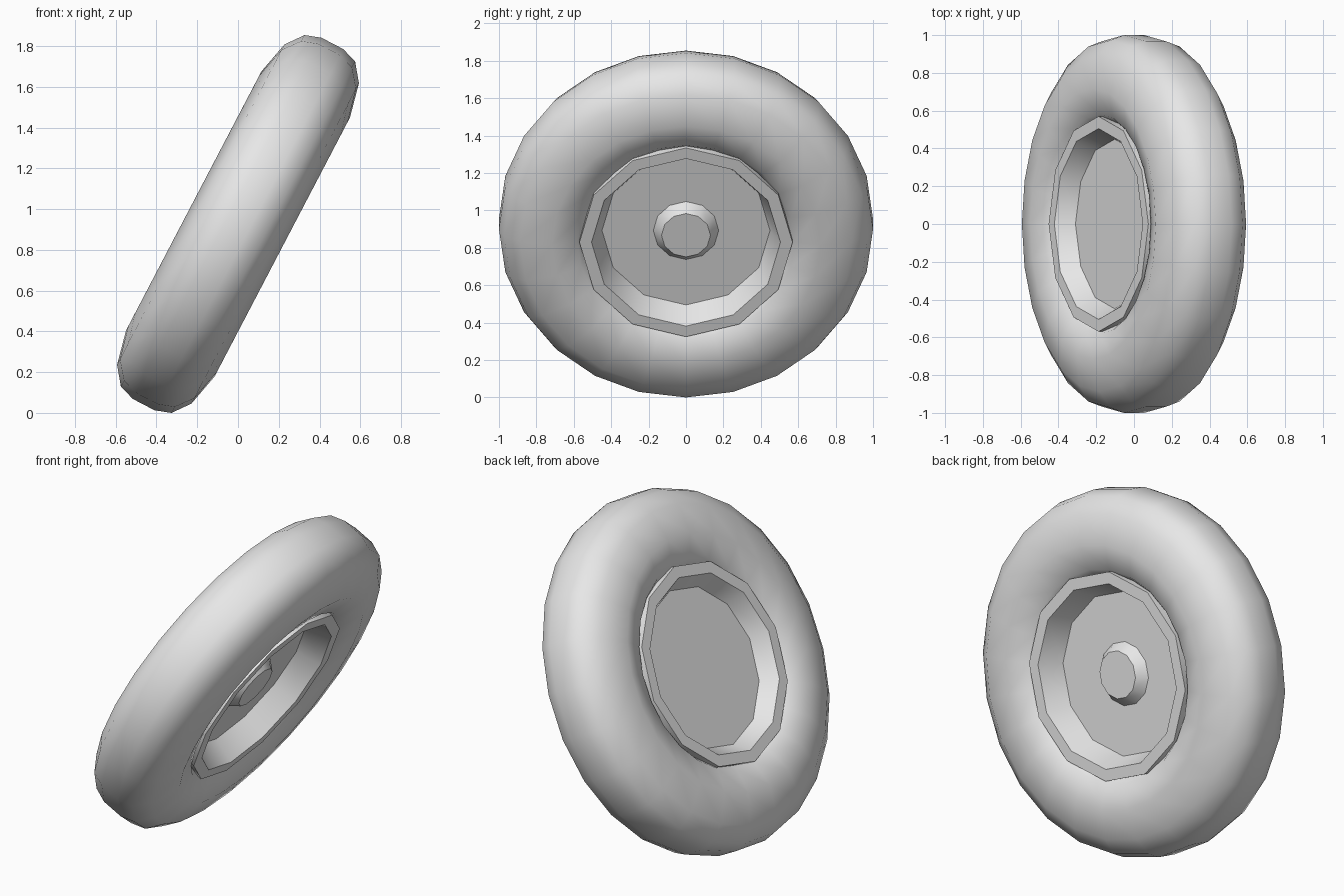
import bpy, bmesh, math
from mathutils import Vector

if "Cube" in bpy.data.objects:
    bpy.data.objects.remove(bpy.data.objects["Cube"])

LEAN = math.radians(27.6)
U = Vector((math.sin(LEAN), 0, math.cos(LEAN)))    # "up" in the wheel plane
V = Vector((0, 1, 0))
N = Vector((math.cos(LEAN), 0, -math.sin(LEAN)))   # axle direction
CENTRE = Vector((0, 0, 0.927))

grey = bpy.data.materials.new("light_grey")
grey.diffuse_color = (0.8, 0.8, 0.8, 1)
grey.use_nodes = True
grey.node_tree.nodes["Principled BSDF"].inputs["Base Color"].default_value = grey.diffuse_color


def lathe(name, profile, sides, closed=False):
    """Turn a (radius, axle offset) profile around the tilted axle."""
    bm = bmesh.new()
    rings = []
    for r, n in profile:
        rings.append([bm.verts.new(CENTRE + N * n
                      + U * (r * math.cos(2 * math.pi * k / sides))
                      + V * (r * math.sin(2 * math.pi * k / sides)))
                      for k in range(sides)])
    pairs = list(zip(rings, rings[1:]))
    if closed:
        pairs.append((rings[-1], rings[0]))
    for a, b in pairs:
        for k in range(sides):
            j = (k + 1) % sides
            bm.faces.new((a[k], a[j], b[j], b[k]))
    if not closed:
        bm.faces.new(rings[0])
        bm.faces.new(rings[-1])
    bmesh.ops.recalc_face_normals(bm, faces=bm.faces)
    mesh = bpy.data.meshes.new(name)
    bm.to_mesh(mesh)
    bm.free()
    mesh.materials.append(grey)
    ob = bpy.data.objects.new(name, mesh)
    bpy.context.collection.objects.link(ob)
    bpy.ops.object.select_all(action='DESELECT')
    ob.select_set(True)
    bpy.context.view_layer.objects.active = ob
    bpy.ops.object.shade_smooth_by_angle(angle=math.radians(40))
    return ob


# Tyre: mirrored rounded cross-section
half = [(1.0, 0.06), (0.973, 0.14), (0.887, 0.206), (0.717, 0.245),
        (0.58, 0.203), (0.53, 0.14)]
lathe("tyre", half + [(r, -n) for r, n in reversed(half)], 24, closed=True)

# Rim: raised lips, tapered recesses and the disc in the middle
lathe("rim", [(0.449, 0.075), (0.505, 0.212), (0.57, 0.212),
              (0.57, -0.212), (0.505, -0.212), (0.449, -0.115)], 12)

# Hub cap on the outer side only
lathe("hub_cap", [(0.179, 0.07), (0.131, 0.13)], 12)
